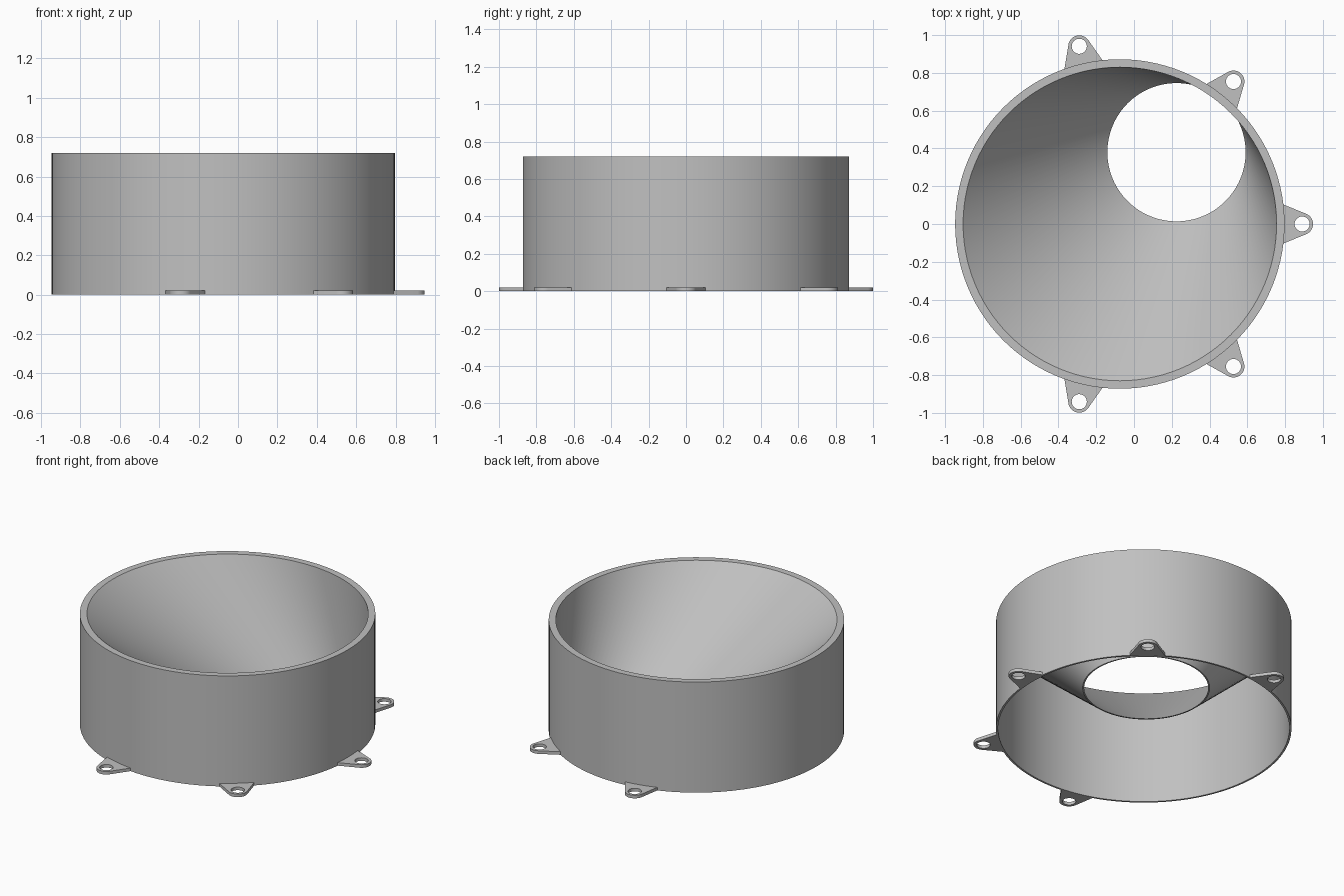
import bpy, bmesh
from math import sin, cos, pi, tau, acos, asin
from mathutils import Matrix, Vector

cube = bpy.data.objects.get("Cube")
if cube:
    bpy.data.objects.remove(cube, do_unlink=True)

CX = -0.075                # drum axis
R_OUT, HEIGHT = 0.872, 0.72
SEGMENTS = 112

grey = bpy.data.materials.new("plain grey")
grey.use_nodes = True
color = (0.53, 0.53, 0.53, 1)
grey.diffuse_color = color
grey.node_tree.nodes["Principled BSDF"].inputs["Base Color"].default_value = color


def finish(bm, name):
    bmesh.ops.recalc_face_normals(bm, faces=bm.faces)
    mesh = bpy.data.meshes.new(name)
    bm.to_mesh(mesh)
    bm.free()
    mesh.materials.append(grey)
    obj = bpy.data.objects.new(name, mesh)
    bpy.context.collection.objects.link(obj)
    bpy.ops.object.select_all(action='DESELECT')
    obj.select_set(True)
    bpy.context.view_layer.objects.active = obj
    bpy.ops.object.shade_smooth_by_angle(angle=pi / 6)
    return obj


def ring(bm, x, y, r, z):
    return [bm.verts.new((x + r * cos(tau * i / SEGMENTS), y + r * sin(tau * i / SEGMENTS), z))
            for i in range(SEGMENTS)]


# Drum wall and off-centre funnel, lofted as one closed shell
HX, HY = 0.225, 0.38       # funnel outlet centre
bm = bmesh.new()
loops = [ring(bm, *args) for args in (
    (CX, 0, R_OUT, 0), (CX, 0, R_OUT, HEIGHT),       # outer wall
    (CX, 0, 0.83, HEIGHT), (HX, HY, 0.366, 0),       # funnel inside
    (HX, HY, 0.375, 0), (CX, 0, 0.86, 0.70),         # funnel outside
    (CX, 0, 0.86, 0))]                               # inner wall
for a, b in zip(loops, loops[1:] + loops[:1]):
    for i in range(SEGMENTS):
        j = (i + 1) % SEGMENTS
        bm.faces.new((a[i], a[j], b[j], b[i]))
finish(bm, "funnel_drum")


# Mounting lugs: tapered tab with a rounded tip and a screw hole
def make_lug(name, angle):
    tip, tip_r, hole_r, half, thick = 0.965, 0.058, 0.04, 0.105, 0.02
    base_r = 0.868
    spread = asin(half / base_r)
    base = Vector((base_r * cos(spread), half))
    # angle on the tip circle where the straight side is tangent
    d = base - Vector((tip, 0))
    tangent = d.angle(Vector((1, 0))) - acos(tip_r / d.length)
    outline = [(tip + tip_r * cos(t), tip_r * sin(t))
               for t in (tangent * (k / 10 - 1) for k in range(21))]
    outline += [(base_r * cos(t), base_r * sin(t))
                for t in (spread * (1 - k / 4) for k in range(9))]
    hole = [(tip + hole_r * cos(tau * k / 32), hole_r * sin(tau * k / 32)) for k in range(32)]

    bm = bmesh.new()
    for points in (outline, hole):
        verts = [bm.verts.new((x, y, 0)) for x, y in points]
        for a, b in zip(verts, verts[1:] + verts[:1]):
            bm.edges.new((a, b))
    bmesh.ops.triangle_fill(bm, use_beauty=True, edges=bm.edges[:])
    top = bmesh.ops.extrude_face_region(bm, geom=bm.faces[:])["geom"]
    bmesh.ops.translate(bm, vec=(0, 0, thick),
                        verts=[v for v in top if isinstance(v, bmesh.types.BMVert)])
    bm.transform(Matrix.Translation((CX, 0, 0)) @ Matrix.Rotation(angle, 4, 'Z'))
    finish(bm, name)


for n in range(-2, 3):
    make_lug(f"mounting_lug_{n + 3}", n * tau / 7)
